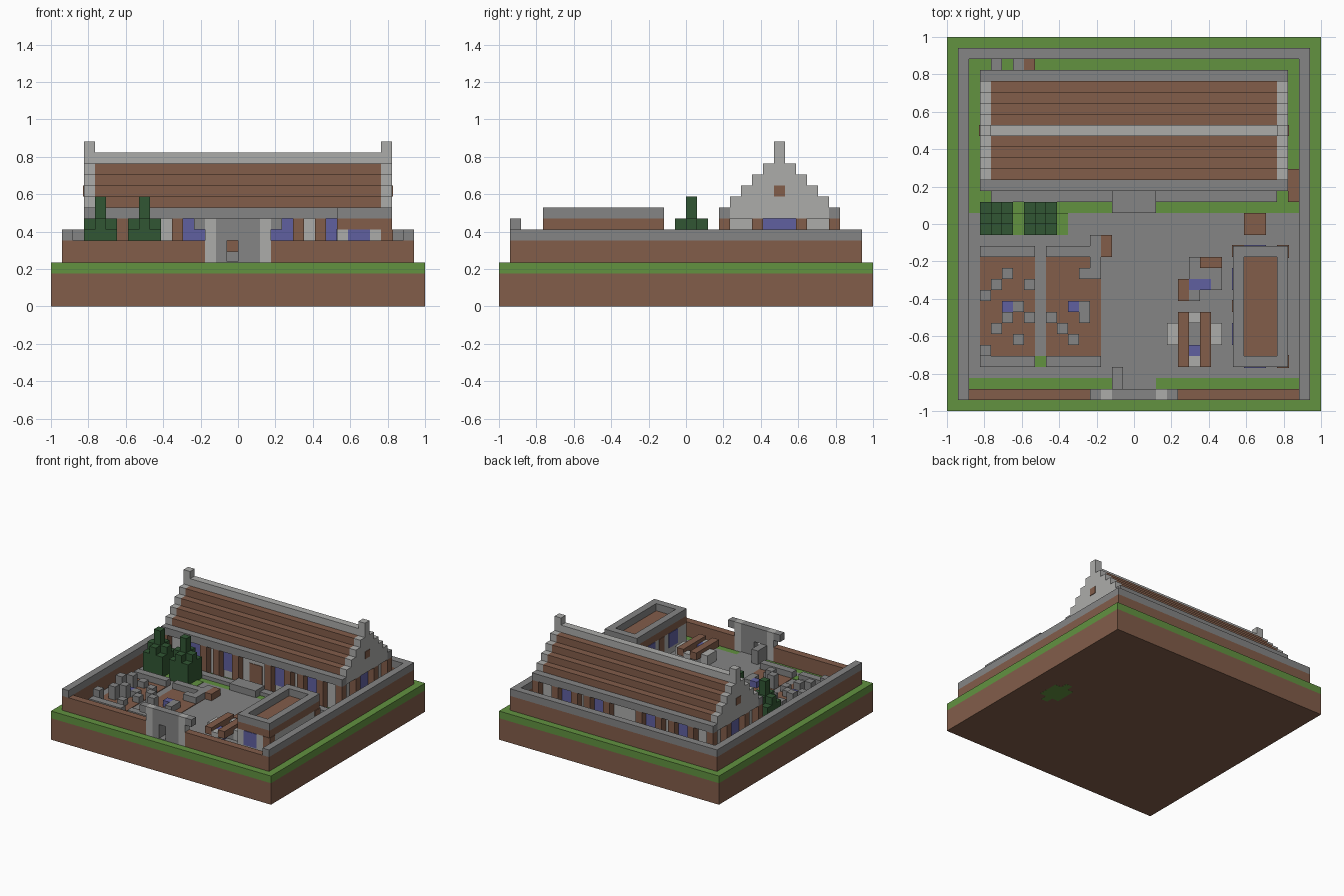
import bpy
import bmesh

old = bpy.data.objects.get("Cube")
if old:
    bpy.data.objects.remove(old, do_unlink=True)

UNIT = 1 / 17  # every part sits on a grid of small blocks
THIN = 0.08


def material(name, rgb):
    lin = [((c / 255 + 0.055) / 1.055) ** 2.4 for c in rgb]
    mat = bpy.data.materials.new(name)
    mat.use_nodes = True
    mat.diffuse_color = (*lin, 1)
    bsdf = next(n for n in mat.node_tree.nodes if n.type == "BSDF_PRINCIPLED")
    bsdf.inputs["Base Color"].default_value = (*lin, 1)
    return mat


brown = material("earth brown", (130, 93, 74))
green = material("grass green", (98, 146, 64))
gray = material("stone gray", (133, 133, 133))
light = material("pale plaster", (172, 172, 170))
blue = material("window blue", (96, 96, 160))
dark = material("fir green", (49, 86, 51))


def blocks(name, mat, boxes):
    """One object made of boxes (x0, x1, y0, y1, z0, z1) in grid units."""
    bm = bmesh.new()
    for box in boxes:
        verts = bmesh.ops.create_cube(bm, size=1)["verts"]
        for v in verts:
            for i in range(3):
                lo, hi = box[2 * i], box[2 * i + 1]
                v.co[i] = (hi if v.co[i] > 0 else lo) * UNIT
    mesh = bpy.data.meshes.new(name)
    bm.to_mesh(mesh)
    bm.free()
    mesh.materials.append(mat)
    obj = bpy.data.objects.new(name, mesh)
    bpy.context.collection.objects.link(obj)
    return obj


def flip_x(boxes):
    return boxes + [(-b, -a, *rest) for a, b, *rest in boxes]


def flip_y(boxes, total):
    return boxes + [(a, b, total - d, total - c, e, f) for a, b, c, d, e, f in boxes]


# Ground slab
blocks("earth_slab", brown, [(-17, 17, -17, 17, 0, 3)])
blocks("grass_slab", green, [(-17, 17, -17, 17, 3, 4)])
blocks("underside_patch", green, [(11, 14, -2, 1, -THIN / 8, THIN),
                                  (12, 13, -3, 2, -THIN / 8, THIN)])
floor = 4 + THIN
blocks("courtyard_paving", gray, [(-15, 15, -14, 1, 4, floor)])
blocks("lawn_corners", green, [(-14, -6, -1, 1, floor, floor + THIN),
                               (-9, -8, -13, -12, floor, floor + THIN)])
blocks("gate_path", gray, [(-2, 2, -16, -14, 4, floor)])

# Boundary wall
ring = flip_x([(15, 16, -16, 16)]) + [(-15, 15, 15, 16)]
blocks("boundary_wall", brown, [(*r, 4, 6) for r in ring]
       + flip_x([(3, 15, -16, -15, 4, 6)]))
blocks("wall_coping", gray, [(*r, 6, 7) for r in ring])

# Gateway with a small doorway
blocks("gate_jambs", light, flip_x([(2, 3, -16, -15, 4, 8)]))
blocks("gate_arch", gray, flip_x([(3, 4, -16, -15, 7, 8)])
       + [(-2, -1, -16, -15, 4, 8), (0, 2, -16, -15, 4, 8), (-1, 0, -16, -15, 6, 8)])
blocks("gate_buttress", gray, [(-2, -1, -15, -13, 4, 6)])

# Long house: walls, timber posts, windows
blocks("house_walls", light, [(-13, 13, 4, 13, 4, 8)])
front_posts = [(x, x + 1, 3, 4, 4, 8) for x in (2, 5, 7, 10, 13)]
side_posts = [(13, 14, y, y + 1, 4, 8) for y in (6, 10)]
blocks("house_posts", brown, flip_x(flip_y(front_posts, 17) + side_posts))
panes = [(x, x + 2, 4 - THIN, 4, 5, 8) for x in (3, 8)]
blocks("house_windows", blue, flip_x(flip_y(panes, 17)
                                     + [(13, 13 + THIN, 7, 10, 5, 8)]))
blocks("house_door", brown, [(-1, 1, 4 - THIN, 4, 4, 7)])
blocks("house_porch", gray, [(-13, 13, 2, 3, 4, 4.5), (-2, 2, 1, 3, 4, 5)])

# Stepped roof with stepped gables and end chimneys
blocks("roof_eaves", gray, flip_y([(-14, 14, 3, 4, 8, 9)], 17))
blocks("roof_courses", brown,
       [(-13, 13, max(4, 3 + i), min(13, 14 - i), 8 + i, 9 + i) for i in range(5)])
blocks("roof_ridge", light, [(-13, 13, 8, 9, 13, 14)])
blocks("roof_gables", light, flip_x(
    [(13, 14, max(4, 3 + i), min(13, 14 - i), 8 + i, 9 + i) for i in range(6)]
    + [(13, 14, 8, 9, 14, 15)]))
blocks("attic_hatches", brown, flip_x([(14, 14 + THIN, 8, 9, 10, 11)]))

# Flat-roofed side building
blocks("store_walls", light, [(9, 14, -13, -2, 4, 7)])
blocks("store_upper", brown, [(9, 14, -13, -2, 7, 8)])
blocks("store_parapet", gray, flip_y([(9, 14, -13, -12, 8, 9)], -15)
       + [(x, x + 1, -12, -3, 8, 9) for x in (9, 13)])
blocks("store_posts", brown, [(x, x + 1 + THIN, y - THIN, y + 1 + THIN, 4, 7)
                              for x, y in ((13, -13), (13, -3))]
       + [(9 - THIN, 10, y, y + 1 + THIN, 4, 7) for y in (-3, -8)])
blocks("store_windows", blue, flip_y([(10, 12, -13 - THIN, -13, 5, 7)], -15)
       + [(9 - THIN, 9, y, y + 2, 5, 7) for y in (-11, -6)])

# Fir trees
firs = []
for x in (-14, -10):
    firs += [(x, x + 3, -1, 2, 4, 7), (x, x + 3, 0, 1, 7, 8),
             (x + 1, x + 2, -1, 0, 7, 8), (x + 1, x + 2, 1, 2, 7, 8),
             (x + 1, x + 2, 0, 1, 8, 10)]
blocks("fir_trees", dark, firs)

# Walled plots with standing stones
blocks("plot_soil", brown, [(x, x + w, -13, -2, floor, floor + THIN)
                            for x, w in ((-14, 5), (-8, 5))])
blocks("plot_borders", gray, [(-14, -9, -3, -2, 4, 5), (-8, -4, -3, -2, 4, 5),
                              (-14, -9, -13, -12, 4, 5), (-8, -3, -13, -12, 4, 5),
                              (-4, -3, -5, -1, 4, 5), (-5, -4, -5, -4, 4, 5)])
stones = [(-12, -5), (-13, -6), (-10, -6), (-14, -7), (-11, -8), (-12, -9),
          (-10, -9), (-13, -10), (-11, -11), (-14, -12), (-5, -8), (-8, -9),
          (-5, -9), (-7, -10), (-6, -11)]
blocks("standing_stones", gray,
       [(x, x + 1, y, y + 1, 4, 5 + i % 2) for i, (x, y) in enumerate(stones)])
blocks("plot_pools", blue, [(x, x + 1, -8, -7, 4, 5) for x in (-12, -6)])

# Cart and market bench
blocks("cart_rails", brown, [(x, x + 1, -13, -8, 5, 6) for x in (4, 6)])
blocks("cart_wheels", light, [(x, x + 1, -11, -9, 4, 5.5) for x in (3, 7)]
       + [(5, 6, y, y + 1, 4, 5.5) for y in (-9, -13)])
blocks("cart_bed", gray, [(4, 7, -11, -9, 4, 5)])
blocks("cart_load", blue, [(5, 6, -12, -11, 4, 5.5)])
blocks("bench_frame", brown, [(4, 5, -7, -5, 4, 5), (6, 8, -4, -3, 4, 6)])
blocks("bench_cloth", blue, [(5, 7, -6, -5, 4, 5)])
blocks("bench_slab", gray, [(5, 6, -5, -3, 4, 5), (6, 8, -5, -4, 4, 5),
                            (7, 8, -6, -5, 4, 5), (5, 6, -7, -6, 4, 5)])

# Loose crates and stones
blocks("crates", brown, [(10, 12, -1, 1, 4, 5), (-3, -2, -3, -1, 4, 5),
                         (14, 15, 2, 5, 4, 6), (-10, -9, 14, 15, 4, 5)])
blocks("back_stones", gray, [(x, x + 1, 14, 15, 4, 5) for x in (-13, -11)])
